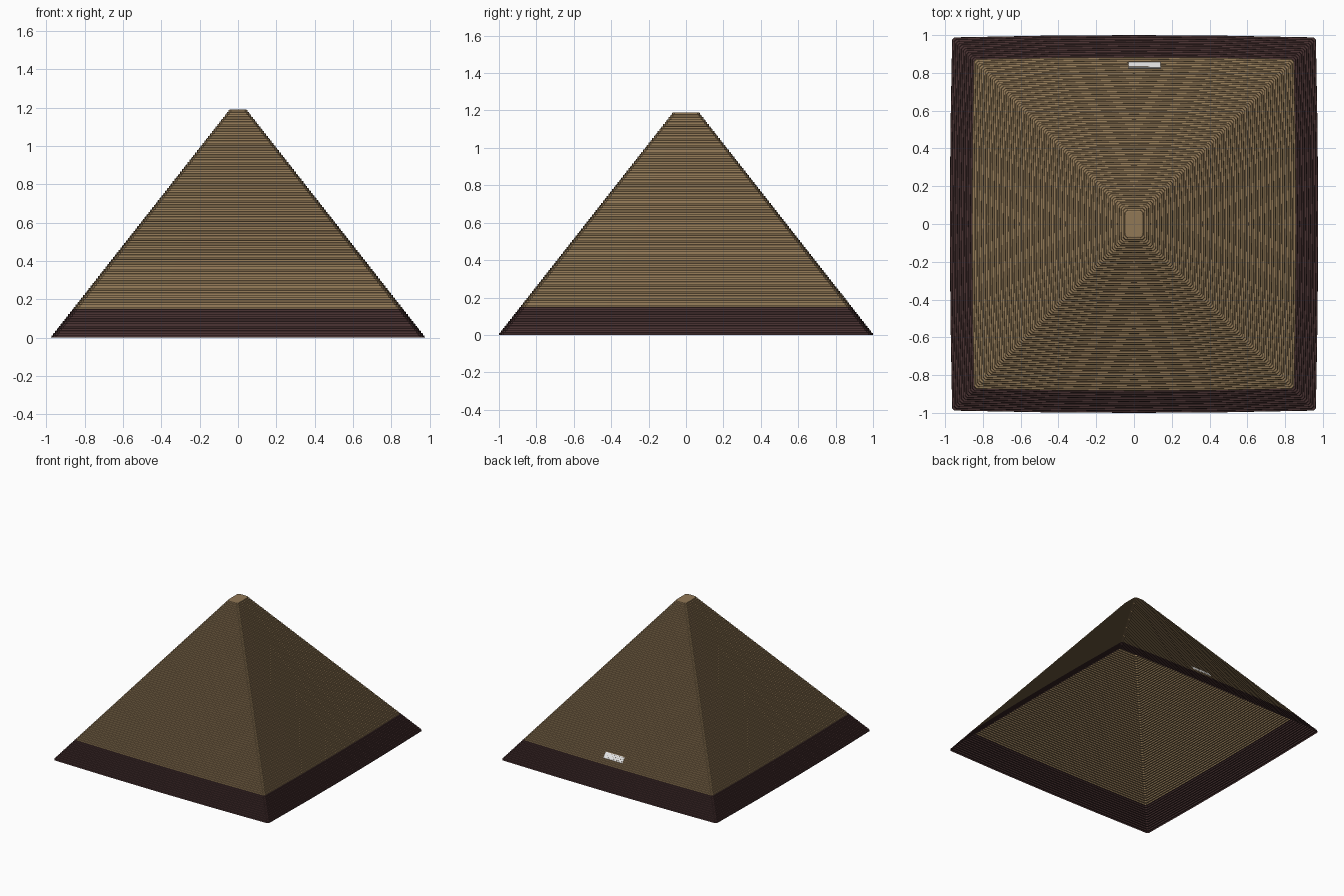
import bpy, bmesh

if "Cube" in bpy.data.objects:
    bpy.data.objects.remove(bpy.data.objects["Cube"])

HALF_X, HALF_Y, HEIGHT = 0.975, 1.0, 1.19
INSET = 0.935          # how far the sides move in from base to top
LAYERS = 96
BAND_TOP = 0.15        # height of the dark border


def material(name, rgb):
    m = bpy.data.materials.new(name)
    m.diffuse_color = (*rgb, 1)
    m.use_nodes = True
    m.node_tree.nodes["Principled BSDF"].inputs["Base Color"].default_value = m.diffuse_color
    return m


straw = material("straw tan", (0.283, 0.188, 0.093))
border = material("dark brown", (0.063, 0.030, 0.030))
white = material("white", (1, 1, 1))


def outline(inset, z):
    """Rectangle with slightly bowed sides and small clipped corners."""
    hx, hy = HALF_X - inset, HALF_Y - inset
    bow = 0.012 * hx / HALF_X
    clip = min(0.018, hx * 0.4)
    ts = (-1, -0.5, 0, 0.5)
    pts = []
    for nx, ny in ((0, -1), (1, 0), (0, 1), (-1, 0)):
        along, out = (hx, hy) if ny else (hy, hx)
        for t in ts + (1,):
            a = t * (along - bow - clip * 0.7)
            o = out - bow * t * t
            pts.append((nx * o - ny * a, ny * o + nx * a, z))
    return pts


# Stepped hollow roof, one thin shell of many straw courses
bm = bmesh.new()
rings = []
for i in range(LAYERS):
    for dr, dz in ((0, 0), (0.15, 0.88)):
        f = INSET * (i + dr) / LAYERS
        rings.append([bm.verts.new(p) for p in outline(f, HEIGHT * (i + dz) / LAYERS)])
rings.append([bm.verts.new(p) for p in outline(INSET, HEIGHT)])
for low, high in zip(rings, rings[1:]):
    n = len(low)
    for k in range(n):
        face = bm.faces.new((low[k], low[(k + 1) % n], high[(k + 1) % n], high[k]))
        # dark border by height
        face.material_index = 1 if face.calc_center_median().z < BAND_TOP else 0
bm.faces.new(rings[-1])
mesh = bpy.data.meshes.new("stepped_roof")
bm.normal_update()
bm.to_mesh(mesh)
bm.free()
mesh.materials.append(straw)
mesh.materials.append(border)
bpy.context.collection.objects.link(bpy.data.objects.new("stepped_roof", mesh))

# Small white plate lying on the back slope
bm = bmesh.new()
slope = HEIGHT / INSET
corners = [(x, y, (HALF_Y - y) * slope + 0.008)
           for x, y in ((0.14, 0.858), (-0.03, 0.858), (-0.03, 0.828), (0.14, 0.828))]
base = bm.faces.new([bm.verts.new(c) for c in corners])
bm.normal_update()
mesh = bpy.data.meshes.new("back_plate")
bm.to_mesh(mesh)
bm.free()
mesh.materials.append(white)
plate = bpy.data.objects.new("back_plate", mesh)
bpy.context.collection.objects.link(plate)
solid = plate.modifiers.new("thickness", 'SOLIDIFY')
solid.thickness = 0.006
